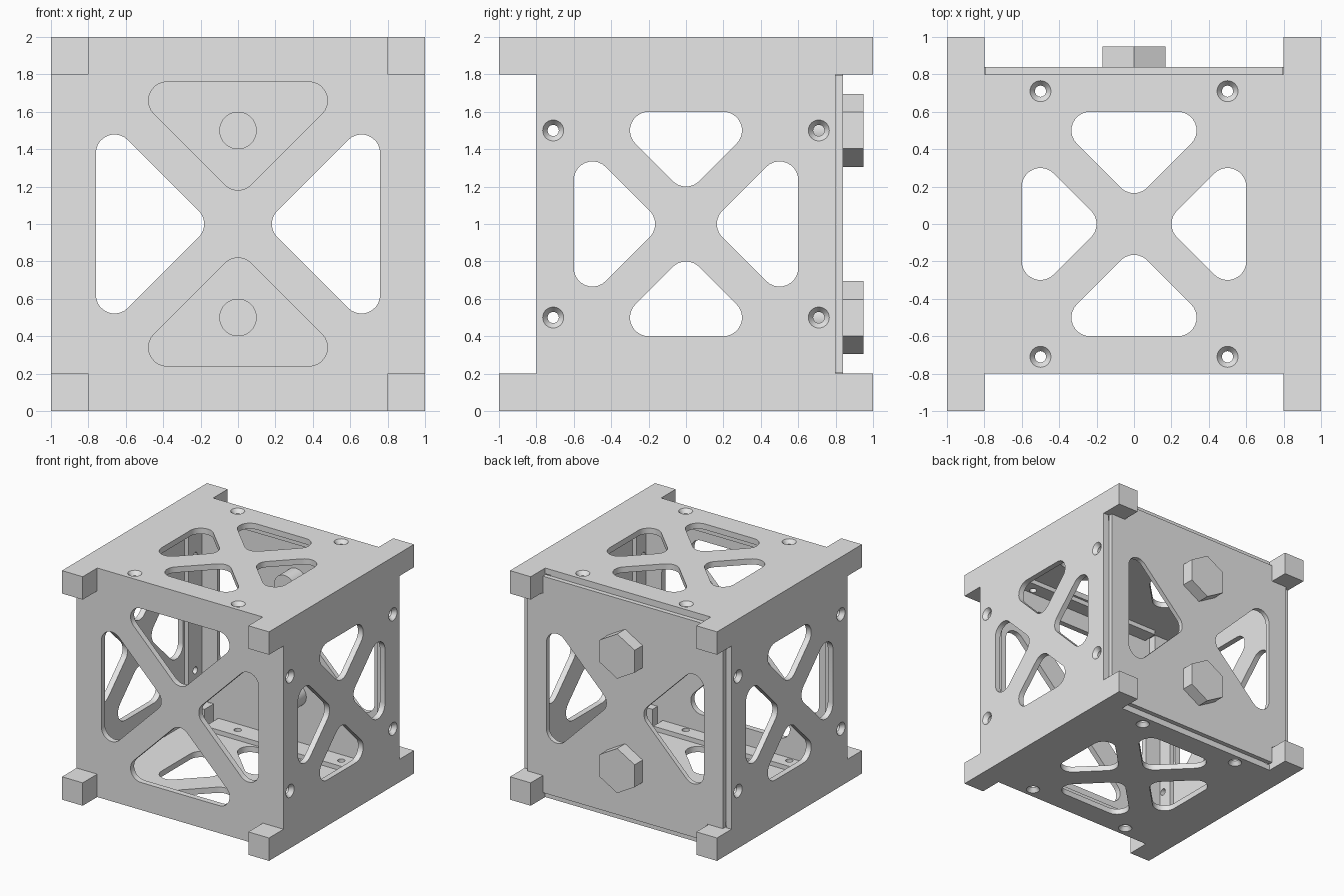
import bpy, bmesh
from math import sin, cos, pi, radians

old = bpy.data.objects.get("Cube")
if old:
    bpy.data.objects.remove(old, do_unlink=True)

grey = bpy.data.materials.new("plain grey")
grey.use_nodes = True
grey.diffuse_color = (0.8, 0.8, 0.8, 1)
grey.node_tree.nodes["Principled BSDF"].inputs["Base Color"].default_value = (0.8, 0.8, 0.8, 1)


def place(axis, u, v, w):
    return {"x": (w, u, v), "y": (u, w, v), "z": (u, v, w)}[axis]


def loft(bm, axis, rings):
    """Skin a list of (outline, depth) rings along an axis and cap both ends."""
    loops = [[bm.verts.new(place(axis, u, v, w)) for u, v in pts] for pts, w in rings]
    n = len(loops[0])
    for a, b in zip(loops, loops[1:]):
        for i in range(n):
            bm.faces.new((a[i], a[(i + 1) % n], b[(i + 1) % n], b[i]))
    bm.faces.new(loops[0])
    bm.faces.new(loops[-1])


def prism(bm, axis, pts, lo, hi):
    loft(bm, axis, [(pts, lo), (pts, hi)])


def box(bm, x, y, z):
    prism(bm, "z", [(x[0], y[0]), (x[1], y[0]), (x[1], y[1]), (x[0], y[1])], *z)


def circle(u, v, r, n=24, start=0.0):
    return [(u + r * cos(start + 2 * pi * i / n), v + r * sin(start + 2 * pi * i / n)) for i in range(n)]


def window(base, apex, quarter, mid_v, r=0.1, steps=10):
    """Right-angled triangle with rounded corners, pointing at the panel centre."""
    c = base - r
    t = c - apex - r * 2 ** 0.5
    pts = []
    for s, q, a0, a1 in ((c, t, 0, 135), (apex + r * 2 ** 0.5, 0, 135, 225), (c, -t, 225, 360)):
        for i in range(steps + 1):
            a = radians(a0 + (a1 - a0) * i / steps)
            pts.append((s + r * cos(a), q + r * sin(a)))
    ca, sa = ((1, 0), (0, 1), (-1, 0), (0, -1))[quarter]
    return [(u * ca - v * sa, u * sa + v * ca + mid_v) for u, v in pts]


def finish(name, bm):
    bmesh.ops.recalc_face_normals(bm, faces=bm.faces)
    me = bpy.data.meshes.new(name)
    bm.to_mesh(me)
    bm.free()
    ob = bpy.data.objects.new(name, me)
    me.materials.append(grey)
    bpy.context.collection.objects.link(ob)
    return ob


def cutter(name, build):
    bm = bmesh.new()
    build(bm)
    ob = finish(name, bm)
    ob.hide_render = True
    return ob


def cut(ob, cutters):
    for c in cutters:
        m = ob.modifiers.new(c.name, "BOOLEAN")
        m.operation, m.solver, m.object = "DIFFERENCE", "EXACT", c
    bpy.context.view_layer.update()
    dg = bpy.context.evaluated_depsgraph_get()
    me = bpy.data.meshes.new_from_object(ob.evaluated_get(dg))
    ob.modifiers.clear()
    ob.data = me


# Cutters: triangular windows
def side_windows(bm):
    for q in range(4):
        prism(bm, "x", window(0.6, (0.124, 0.159)[q % 2], q, 1), -1.1, 1.1)


def top_windows(bm):
    for q in range(4):
        prism(bm, "z", window(0.6, (0.159, 0.124)[q % 2], q, 0), -0.1, 2.1)


def front_windows(bm):
    for q in range(4):
        prism(bm, "y", window(0.76, 0.14, q, 1), -0.9, -0.65)


def back_windows(bm):
    for q in (0, 2):
        prism(bm, "y", window(0.76, 0.14, q, 1), 0.7, 0.9)


# Cutters: countersunk screw holes that run right through
def screw_holes(bm, axis, spots, mid):
    for u, v in spots:
        rings = [(0.06, -1.005), (0.03, -0.965), (0.03, 0.965), (0.06, 1.005)]
        loft(bm, axis, [(circle(u, v, r), w + mid) for r, w in rings])


side_spots = [(y, z) for y in (-0.71, 0.71) for z in (0.5, 1.5)]
top_spots = [(x, y) for x in (-0.5, 0.5) for y in (-0.71, 0.71)]


# Cutters: recesses between the corner feet, and the hollow inside
def middle_recess(bm):
    for lo, hi in ((-1.2, -0.8), (0.8, 1.2)):
        box(bm, (-1.2, 1.2), (lo, hi), (0.2, 1.8))


def edge_recess(bm):
    for lo, hi in ((-1.2, -0.8), (0.8, 1.2)):
        box(bm, (-0.8, 0.8), (lo, hi), (-0.2, 2.2))


hole_cutters = [cutter("side_hole_cutter", lambda bm: screw_holes(bm, "x", side_spots, 0)),
                cutter("top_hole_cutter", lambda bm: screw_holes(bm, "z", top_spots, 1))]
frame_cutters = [cutter("middle_recess_cutter", middle_recess),
                 cutter("edge_recess_cutter", edge_recess),
                 cutter("hollow_cutter", lambda bm: box(bm, (-0.95, 0.95), (-0.75, 0.801), (0.05, 1.95))),
                 cutter("side_window_cutter", side_windows),
                 cutter("top_window_cutter", top_windows),
                 cutter("front_window_cutter", front_windows)]
back_cutter = cutter("back_window_cutter", back_windows)

# Frame: five walls with a foot at each corner
bm = bmesh.new()
box(bm, (-1, 1), (-1, 1), (0, 2))
frame = finish("frame", bm)
cut(frame, frame_cutters + hole_cutters)

# Screw flanges along the inside edges
bm = bmesh.new()
for y in ((-0.755, -0.62), (0.62, 0.8)):
    for s in (-1, 1):
        box(bm, sorted((s * 0.91, s * 0.955)), y, (0.25, 1.75))
        box(bm, (-0.75, 0.75), y, sorted((1 + s * 0.91, 1 + s * 0.955)))
flanges = finish("screw_flanges", bm)
cut(flanges, hole_cutters)

# Small blocks in the inner corners
bm = bmesh.new()
for sx in (-1, 1):
    for y in ((-0.76, -0.68), (0.68, 0.8)):
        for sz in (-1, 1):
            box(bm, sorted((sx * 0.8, sx * 0.955)), y, sorted((1 + sz * 0.8, 1 + sz * 0.955)))
blocks = finish("corner_blocks", bm)

# Back plate, notched around the feet
e, n = 0.945, 0.795
corner = [(e, n), (n, n), (n, e)]
outline = []
for sx, sz in ((1, 1), (-1, 1), (-1, -1), (1, -1)):
    pts = [(sx * u, 1 + sz * v) for u, v in corner]
    outline += pts if sx * sz > 0 else pts[::-1]
bm = bmesh.new()
prism(bm, "y", outline, 0.8, 0.84)
plate = finish("back_plate", bm)
cut(plate, [back_cutter])

# Two hexagon bolts through the back plate
parts = [frame, flanges, blocks, plate]
for name, z in (("lower_bolt", 0.5), ("upper_bolt", 1.5)):
    bm = bmesh.new()
    prism(bm, "y", circle(0, z, 0.195, 6, pi / 2), 0.838, 0.95)
    prism(bm, "y", circle(0, z, 0.1, 40), 0.64, 0.839)
    parts.append(finish(name, bm))

for c in hole_cutters + frame_cutters + [back_cutter]:
    bpy.data.objects.remove(c, do_unlink=True)

bpy.ops.object.select_all(action="DESELECT")
for ob in parts:
    ob.select_set(True)
bpy.context.view_layer.objects.active = frame
bpy.ops.object.shade_smooth_by_angle(angle=radians(30))
